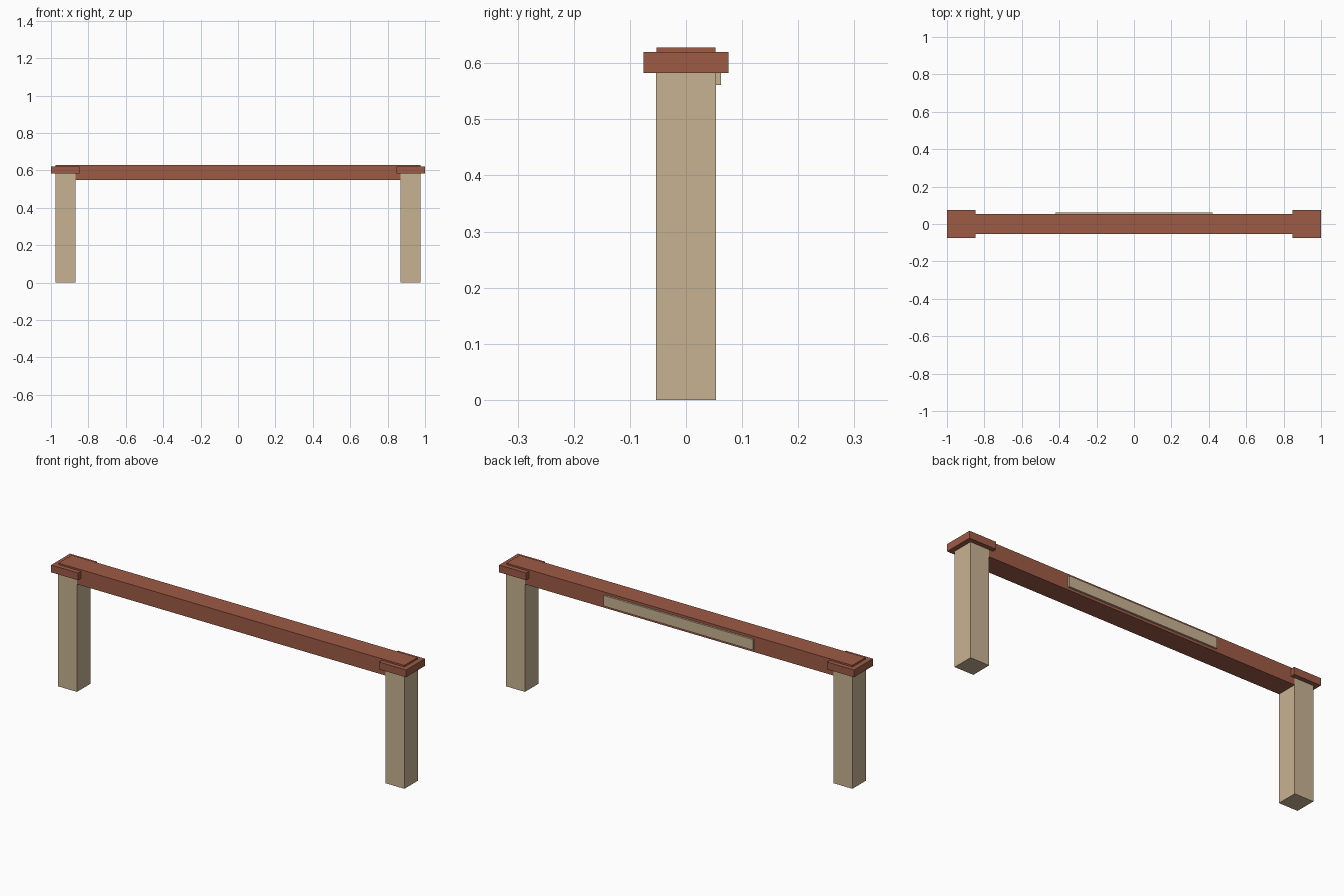
import bpy
import bmesh
from mathutils import Matrix, Vector

old = bpy.data.objects.get("Cube")
if old:
    bpy.data.objects.remove(old, do_unlink=True)


def make_material(name, rgb):
    mat = bpy.data.materials.new(name)
    mat.use_nodes = True
    color = (*rgb, 1.0)
    mat.diffuse_color = color
    mat.node_tree.nodes["Principled BSDF"].inputs["Base Color"].default_value = color
    return mat


def box(name, low, high, mat):
    low, high = Vector(low), Vector(high)
    bm = bmesh.new()
    place = Matrix.Translation((low + high) / 2) @ Matrix.Diagonal((*(high - low), 1))
    bmesh.ops.create_cube(bm, size=1, matrix=place)
    mesh = bpy.data.meshes.new(name)
    bm.to_mesh(mesh)
    bm.free()
    mesh.materials.append(mat)
    obj = bpy.data.objects.new(name, mesh)
    bpy.context.collection.objects.link(obj)
    return obj


red = make_material("brick red", (0.34, 0.104, 0.062))
tan = make_material("sand tan", (0.58, 0.45, 0.29))

# Long crossbeam
half = 0.053
end = 0.975
box("crossbeam", (-end, -half, 0.548), (end, half, 0.628), red)

# Post and cap at each end; posts sit a hair proud of the beam
lip = 0.0006
for side, s in (("left", 1), ("right", -1)):
    xs = sorted((s * 0.87, s * (end + lip)))
    box(side + "_post", (xs[0], -half - lip, 0), (xs[1], half + lip, 0.583), tan)
    xs = sorted((s * 0.848, s * 1.0))
    box(side + "_cap", (xs[0], -0.076, 0.583), (xs[1], 0.076, 0.62), red)

# Thin panel on the back of the beam
box("back_panel", (-0.42, half, 0.561), (0.42, 0.0625, 0.615), tan)
